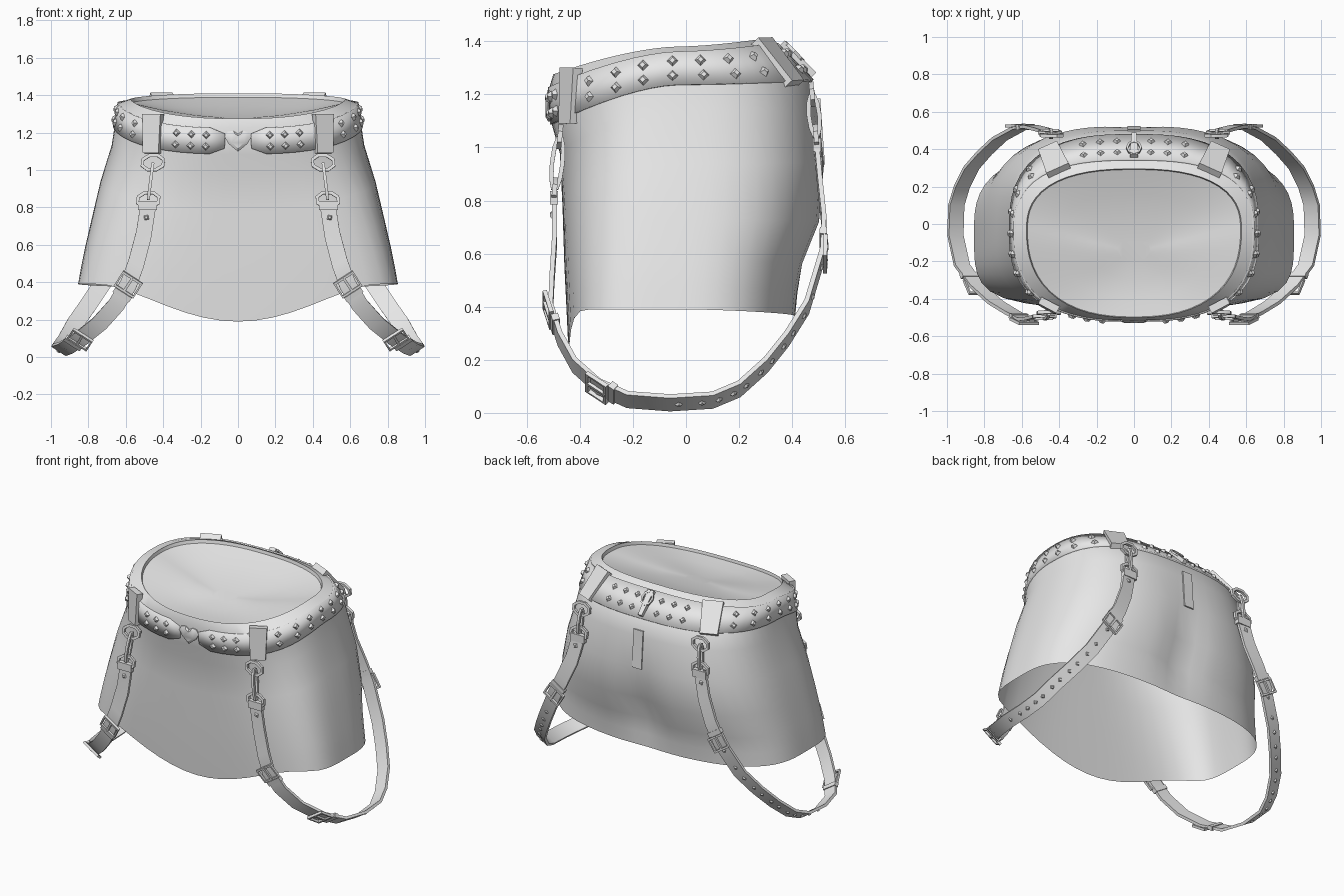
import bpy, bmesh, math
from mathutils import Vector, Matrix

cube = bpy.data.objects.get("Cube")
if cube:
    bpy.data.objects.remove(cube, do_unlink=True)

grey = bpy.data.materials.new("plain grey")
grey.use_nodes = True
grey.diffuse_color = (0.8, 0.8, 0.8, 1)
grey.node_tree.nodes["Principled BSDF"].inputs["Base Color"].default_value = (0.8, 0.8, 0.8, 1)
made = []


def finish(name, bm, mirror=False):
    bmesh.ops.recalc_face_normals(bm, faces=bm.faces)
    me = bpy.data.meshes.new(name)
    bm.to_mesh(me)
    bm.free()
    me.materials.append(grey)
    ob = bpy.data.objects.new(name, me)
    bpy.context.collection.objects.link(ob)
    if mirror:
        ob.modifiers.new("mirror", "MIRROR").use_mirror_merge = False
    made.append(ob)
    return ob


def loft(bm, rows, closed):
    """Skin a list of equally long point rows."""
    grid = [[bm.verts.new(p) for p in row] for row in rows]
    n = len(rows[0])
    for a, b in zip(grid, grid[1:]):
        for i in range(n if closed else n - 1):
            j = (i + 1) % n
            bm.faces.new((a[i], a[j], b[j], b[i]))
    return grid


def sweep(bm, pts, w, half_w, half_t, closed=False):
    """Flat band along a path; w is the fixed width direction."""
    w = Vector(w).normalized()
    n = len(pts)
    rows = []
    for i, p in enumerate(pts):
        nxt = pts[(i + 1) % n] if closed else pts[min(i + 1, n - 1)]
        prv = pts[i - 1] if closed else pts[max(i - 1, 0)]
        nor = (nxt - prv).cross(w).normalized()
        rows.append([p + w * half_w * a + nor * half_t * b
                     for a, b in ((-1, -1), (1, -1), (1, 1), (-1, 1))])
    grid = loft(bm, rows + ([rows[0]] if closed else []), True)
    if not closed:
        bm.faces.new(grid[0])
        bm.faces.new(grid[-1])


def loop(bm, c, t, v, rx, ry, wire, sides=10, turn=0.0):
    """Closed wire ring with axes t and v around c."""
    t, v, c = Vector(t).normalized(), Vector(v).normalized(), Vector(c)
    pts = []
    for i in range(sides):
        a = math.tau * i / sides + turn
        pts.append(c + t * rx * math.cos(a) + v * ry * math.sin(a))
    sweep(bm, pts, t.cross(v), wire, wire, True)


def frame(p, t, n):
    n = n.normalized()
    t = (t - n * t.dot(n)).normalized()
    m = Matrix((t, n.cross(t), n)).transposed().to_4x4()
    m.translation = p
    return m


def stud(bm, m, r=0.022, h=0.016):
    bmesh.ops.create_cone(bm, cap_ends=True, segments=4, radius1=r, radius2=r * 0.5,
                          depth=h, matrix=m @ Matrix.Translation((0, 0, h / 2)))


def plate(bm, m, w, h, d, taper=1.0):
    """Box whose lower edge is scaled by taper."""
    for vert in bmesh.ops.create_cube(bm, size=1)["verts"]:
        x, y, z = vert.co
        k = taper if y < 0 else 1
        vert.co = m @ Vector((x * w * k, y * h, z * d))


def ring(a, W, yf, yb, nf, nb, zf, zm, zb):
    """Rounded box outline; angle 0 is the front centre."""
    s, c = math.sin(a), math.cos(a)
    n, ye, ze = (nf, yf, zf) if c > 0 else (nb, yb, zb)
    k = (abs(s) ** n + abs(c) ** n) ** (-1 / n)
    u = abs(c) * k
    return Vector((W * s * k, -0.03 + (ye + 0.03) * u, zm + (ze - zm) * u ** 1.6))


OPENING = (0.575, -0.50, 0.295, 2.4, 2.5, 1.275, 1.38, 1.41)
BELT_TOP = (0.635, -0.515, 0.34, 2.7, 2.7, 1.225, 1.36, 1.388)
BELT_LOW = (0.66, -0.505, 0.475, 2.8, 2.7, 1.085, 1.235, 1.25)


def belt(a, v):
    return ring(a, *BELT_LOW).lerp(ring(a, *BELT_TOP), v)


def belt_frame(a, v):
    t = belt(a + 0.01, v) - belt(a - 0.01, v)
    n = t.cross(belt(a, 1) - belt(a, 0))
    t.z = 0
    return frame(belt(a, v), t, n)


def angle_at(axis, value, lo, hi):
    steps = [lo + (hi - lo) * i / 600 for i in range(601)]
    return min(steps, key=lambda a: abs(belt(a, 0.5)[axis] - value))


# Skirt: waist rim, then flared wall, dented at the back, with a dipping front hem
N = 60
angles = [math.tau * i / N for i in range(N)]
rows = [[ring(a, *spec) for a in angles] for spec in (OPENING, BELT_TOP, BELT_LOW)]
for t, W, yf, yb, dent in ((0.12, 0.675, -0.475, 0.50, 0), (0.35, 0.735, -0.465, 0.525, 0.01),
                           (0.6, 0.785, -0.458, 0.51, 0.04), (0.78, 0.82, -0.45, 0.445, 0.04),
                           (0.9, 0.84, -0.445, 0.425, 0.02), (1.0, 0.855, -0.44, 0.415, 0.01)):
    row = []
    for i, a in enumerate(angles):
        p = ring(a, W, yf, yb, 2.8 + 1.7 * t, 2.8, 0, 0, 0)
        if p.y < -0.03:
            hem = 0.39 - 0.2 * max(0, 1 - (p.x / 0.75) ** 2) ** 1.8
        else:
            hem = 0.39 - 0.025 * math.cos(a) ** 2
            p.y -= dent * math.exp(-(p.x / 0.13) ** 2) * (p.y > 0.2)
        p.z = rows[2][i].z * (1 - t) + hem * t
        row.append(p)
    rows.append(row)
bm = bmesh.new()
loft(bm, rows, True)
finish("skirt", bm)

# Waist panel: shallow bowl recessed inside the rim
bm = bmesh.new()
centre = Vector((0, -0.15, 1.27))
bowl = [[p.lerp(centre, f) + Vector((0, 0, d)) for p in rows[0]]
        for f, d in ((0, 0), (0.01, -0.02), (0.3, -0.025), (0.6, -0.02), (0.85, -0.005))]
grid = loft(bm, bowl, True)
bm.faces.new(grid[-1])
finish("waist_panel", bm)

# Belt: band open at the front with pinched ends
start = angle_at(0, 0.07, 0, 1)
cols = [start] + [start + 0.12 + (math.tau - 2 * start - 0.24) * i / 52 for i in range(53)]
cols.append(math.tau - start)
low, top = [], []
for i, a in enumerate(cols):
    e = 0.22 if i in (0, len(cols) - 1) else 0
    low.append(belt(a, e))
    top.append(belt(a, 1 - e))
bm = bmesh.new()
loft(bm, [low, top], False)
solid = finish("belt", bm).modifiers.new("thickness", "SOLIDIFY")
solid.thickness, solid.offset = 0.018, 0

# Belt studs in two rows
bm = bmesh.new()
spots = [angle_at(0, x, 0, 1.2) for x in (0.17, 0.25, 0.33)]
spots += [angle_at(1, y, 0.6, 2.8) for y in (-0.36, -0.26, -0.16, -0.05, 0.06, 0.17, 0.27)]
spots += [angle_at(0, x, 2, math.pi) for x in (0.09, 0.18, 0.27)]
for a in spots:
    for v in (0.28, 0.72):
        stud(bm, belt_frame(a, v) @ Matrix.Translation((0, 0, 0.007)))
finish("belt_studs", bm, True)

# Heart on the belt front
bm = bmesh.new()
half = [(0, 0.032), (0.025, 0.05), (0.055, 0.045), (0.072, 0.018), (0.05, -0.02), (0, -0.062)]
outline = half + [(-x, z) for x, z in half[-2:0:-1]]
heart = [[Vector((x * k, y, 1.16 + z * k)) for x, z in outline]
         for y, k in ((-0.495, 1), (-0.52, 1), (-0.53, 0.7))]
grid = loft(bm, heart, True)
bm.faces.new(grid[0])
bm.faces.new(grid[-1])
finish("heart_buckle", bm)

# Back clasp and zip placket
bm = bmesh.new()
back = belt_frame(math.pi, 0.5)
plate(bm, back @ Matrix.Translation((0, 0, 0.018)), 0.045, 0.17, 0.03, 0.6)
loop(bm, back @ Vector((0, 0.03, 0.03)), (1, 0, 0), back.col[1].xyz, 0.036, 0.045, 0.006, 8)
finish("back_clasp", bm)
bm = bmesh.new()
plate(bm, frame(Vector((0, 0.51, 1.06)), Vector((-1, 0, 0)), Vector((0, 1, 0.07))), 0.07, 0.25, 0.009)
finish("zip_placket", bm)

# Hangers folded over the belt
for name, a, size in (("front_hanger", angle_at(0, 0.455, 0, 1.3), 0.11),
                      ("back_hanger", angle_at(0, 0.43, 1.9, math.pi), 0.13)):
    bm = bmesh.new()
    m = belt_frame(a, 0.5)
    plate(bm, m @ Matrix.Translation((0, 0.005, 0.004)), size, 0.21, 0.04, 0.85)
    finish(name, bm, True)

# Leg strap running from front to back under the side
ACROSS = Vector((0.84, 0, 0.54)).normalized()
path = [Vector(p) for p in (
    (0.48, -0.495, 0.81), (0.505, -0.495, 0.65), (0.545, -0.505, 0.5), (0.585, -0.51, 0.39),
    (0.65, -0.475, 0.28), (0.74, -0.42, 0.18), (0.84, -0.33, 0.1), (0.92, -0.22, 0.05),
    (0.955, -0.06, 0.038), (0.95, 0.1, 0.048), (0.92, 0.2, 0.09), (0.87, 0.3, 0.18),
    (0.8, 0.38, 0.28), (0.72, 0.455, 0.4), (0.61, 0.515, 0.6), (0.55, 0.52, 0.72),
    (0.49, 0.505, 0.86), (0.45, 0.49, 1.02))]
bm = bmesh.new()
sweep(bm, path, ACROSS, 0.046, 0.009)
finish("leg_strap", bm, True)


def strap_frame(i, f=0.0):
    p = path[i].lerp(path[i + 1], f)
    n = (path[i + 1] - path[i]).cross(ACROSS)
    if n.dot(p - Vector((0.6, 0, 0.65))) < 0:
        n = -n
    return frame(p, ACROSS, n)


# Studs along the lower and rear strap, and one below each ring
bm = bmesh.new()
for i in range(8, 14):
    for f in (0.2, 0.75):
        stud(bm, strap_frame(i, f) @ Matrix.Translation((0, 0, 0.007)), 0.016, 0.01)
for i, f in ((0, 0.4), (16, 0.6)):
    stud(bm, strap_frame(i, f) @ Matrix.Translation((0, 0, 0.008)), 0.018, 0.01)
finish("strap_studs", bm, True)

# Strap buckles: square frame, prong and keeper
for name, i in (("front_buckle", 3), ("lower_buckle", 6), ("back_buckle", 14)):
    bm = bmesh.new()
    m = strap_frame(i)
    t, v, n = (m.col[k].xyz for k in range(3))
    loop(bm, m.translation + n * 0.01, t, v, 0.082, 0.06, 0.008, 4, math.pi / 4)
    plate(bm, m @ Matrix.Translation((0, 0, 0.014)), 0.014, 0.09, 0.012)
    plate(bm, strap_frame(i, 0.5), 0.104, 0.028, 0.028)
    finish(name, bm, True)

# Rings, links and strap ends joining hangers to straps
for name, up, low in (("front", (0.455, -0.475, 1.04), (0.48, -0.495, 0.84)),
                      ("back", (0.44, 0.475, 1.2), (0.45, 0.49, 1.04))):
    up, low = Vector(up), Vector(low)
    axis = (up - low).normalized()
    bm = bmesh.new()
    for c in (up, low):
        loop(bm, c, (1, 0, 0), axis, 0.06, 0.042, 0.009, 8, math.pi / 8)
    finish(name + "_rings", bm, True)
    bm = bmesh.new()
    loop(bm, (up + low) / 2, (0, 1, 0), axis, 0.02, (up - low).length / 2, 0.008)
    finish(name + "_link", bm, True)
    bm = bmesh.new()
    plate(bm, frame(low - axis * 0.03, Vector((1, 0, 0)), Vector((0, low.y, 0))), 0.1, 0.05, 0.03)
    finish(name + "_strap_end", bm, True)

# Smooth shading with sharp edges kept
bpy.ops.object.select_all(action="DESELECT")
for ob in made:
    ob.select_set(True)
bpy.context.view_layer.objects.active = made[0]
bpy.ops.object.shade_smooth_by_angle(angle=math.radians(35))
